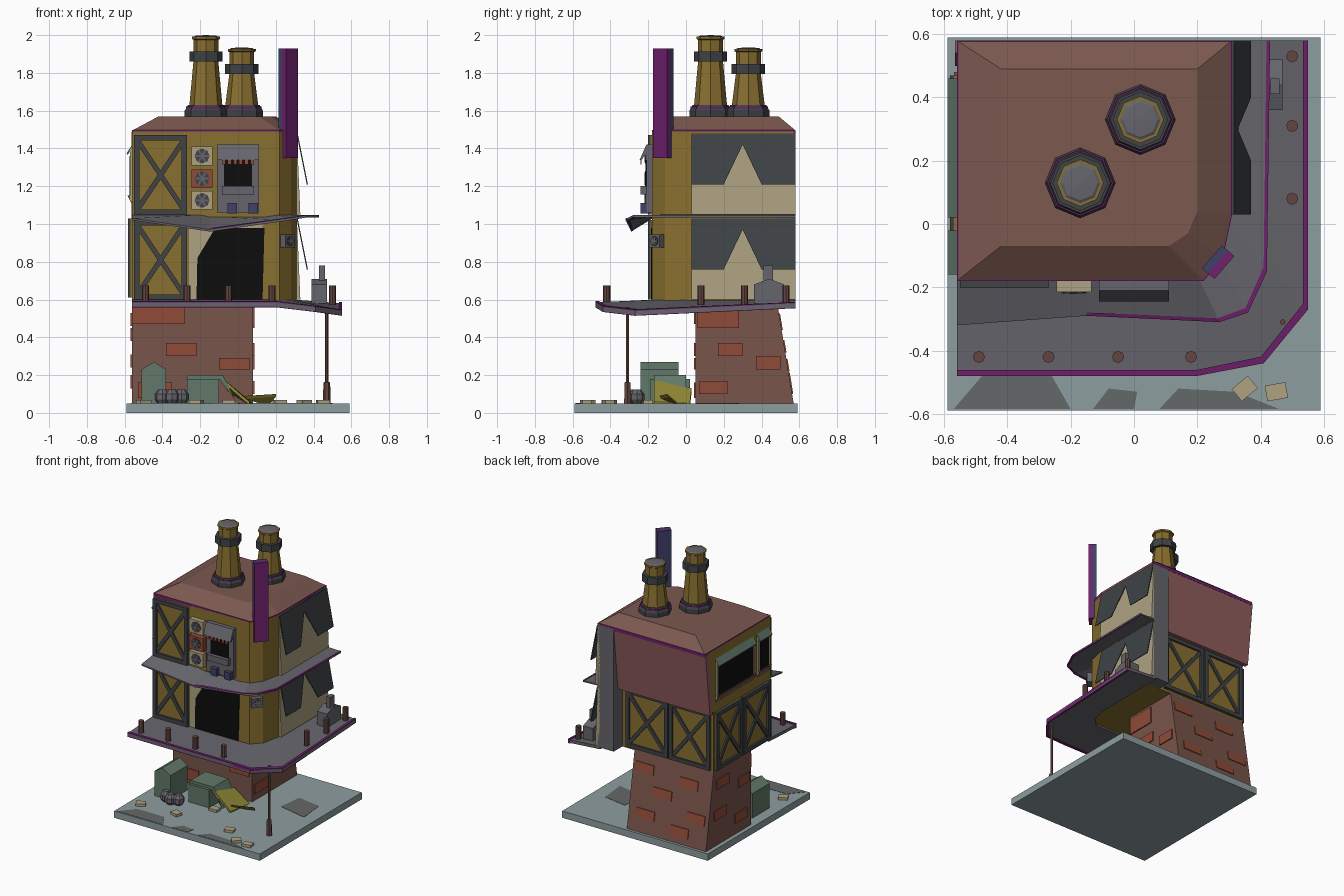
import bpy, bmesh, math
from mathutils import Matrix, Vector

if "Cube" in bpy.data.objects:
    bpy.data.objects.remove(bpy.data.objects["Cube"])

COL = dict(gold=(.25, .16, .03), brick=(.19, .09, .07), red=(.28, .07, .04), roof=(.2, .1, .08),
           pink=(.28, .11, .11), dark=(.05, .055, .06), grey=(.13, .13, .15), beige=(.42, .36, .22),
           purple=(.16, .015, .15), blue=(.05, .05, .14), green=(.12, .19, .14), slab=(.27, .34, .35),
           black=(.004, .004, .004), tarp=(.3, .26, .04), patch=(.13, .14, .14), rust=(.13, .06, .05))
MATS = {}
for k, c in COL.items():
    MATS[k] = bpy.data.materials.new(k)
    MATS[k].diffuse_color = (*c, 1)
I = Matrix.Identity(4)


def finish(name, bm, col, M=I):
    bmesh.ops.transform(bm, matrix=M, verts=bm.verts)
    bmesh.ops.recalc_face_normals(bm, faces=bm.faces)
    me = bpy.data.meshes.new(name)
    bm.to_mesh(me)
    bm.free()
    me.materials.append(MATS[col])
    ob = bpy.data.objects.new(name, me)
    bpy.context.collection.objects.link(ob)


def loft(name, sections, col, M=I):
    """Join equal-length closed sections, capping both ends."""
    bm = bmesh.new()
    S = [[bm.verts.new(p) for p in s] for s in sections]
    n = len(S[0])
    for a, b in zip(S, S[1:]):
        for i in range(n):
            j = (i + 1) % n
            bm.faces.new((a[i], a[j], b[j], b[i]))
    bm.faces.new(S[0])
    bm.faces.new(S[-1])
    finish(name, bm, col, M)


def plate(name, pts, vec, col, M=I):
    loft(name, [pts, [tuple(Vector(p) + Vector(vec)) for p in pts]], col, M)


def box(name, x0, x1, y0, y1, z0, z1, col, M=I):
    plate(name, [(x0, y0, z0), (x1, y0, z0), (x1, y1, z0), (x0, y1, z0)], (0, 0, z1 - z0), col, M)


def turned(name, x, y, prof, col, n=8, M=I):
    loft(name, [[(x + r * math.cos(2 * math.pi * i / n), y + r * math.sin(2 * math.pi * i / n), z)
                 for i in range(n)] for r, z in prof], col, M)


def wall(x, y, deg):
    """Local frame of a wall: local x runs along it, local -y points out."""
    return Matrix.Translation((x, y, 0)) @ Matrix.Rotation(math.radians(deg), 4, 'Z')


FRONT, RIGHT, LEFT, BACK = wall(0, -.18, 0), wall(.31, 0, 90), wall(-.56, 0, -90), wall(0, .48, 180)


def strip(name, inner, outer, t, col):
    d = Vector((0, 0, t))
    loft(name, [[Vector(o), Vector(i), Vector(i) - d, Vector(o) - d] for i, o in zip(inner, outer)], col)


def rim(name, inner, outer):
    up = Vector((0, 0, .006))
    o = [Vector(p) + up for p in outer]
    strip(name, [p.lerp(Vector(q) + up, .06) for p, q in zip(o, inner)], o, .032, 'purple')


def cross_frame(M, a, b, z0, z1):
    w = .028
    box('frame_panel', a, b, -.008, .005, z0, z1, 'gold', M)
    for s in ((a, a + w, z0, z1), (b - w, b, z0, z1), (a, b, z0, z0 + w), (a, b, z1 - w, z1)):
        box('frame_bar', s[0], s[1], -.022, 0, s[2], s[3], 'dark', M)
    L, ang = math.hypot(b - a, z1 - z0) / 2 - .025, math.atan2(z1 - z0, b - a)
    for s in (1, -1):
        R = M @ Matrix.Translation(((a + b) / 2, 0, (z0 + z1) / 2)) @ Matrix.Rotation(s * ang, 4, 'Y')
        box('frame_brace', -L, L, -.019, 0, -.013, .013, 'dark', R)


def fan_unit(M, x, z, s, col, depth=.035):
    box('fan_case', x - s, x + s, -depth, 0, z - s * .9, z + s * .9, col, M)
    F = M @ Matrix.Translation((x, -depth, z)) @ Matrix.Rotation(math.pi / 2, 4, 'X')
    turned('fan_disc', 0, 0, [(s * .72, 0), (s * .72, .003)], 'dark', 8, F)
    for k in range(3):
        box('fan_blade', -s * .65, s * .65, -.005, .005, .003, .006, 'grey',
            F @ Matrix.Rotation(k * math.pi / 3, 4, 'Z'))


# ground slab, dark patches and litter
box('ground_slab', -.59, .59, -.59, .59, 0, .05, 'slab')
for p in ([(-.57, -.585), (-.2, -.585), (-.26, -.48), (-.48, -.48)], [(-.13, -.585), (0, -.585), (.01, -.53), (-.08, -.52)],
          [(.08, -.585), (.46, -.585), (.32, -.53), (.14, -.52)], [(.28, .1), (.5, .05), (.48, .25), (.3, .28)]):
    plate('ground_patch', [(x, y, .048) for x, y in p], (0, 0, .004), 'patch')
for x, y, r in ((.45, -.53, 10), (-.5, -.41, 30), (-.22, -.4, -20), (.22, -.41, 15), (.35, -.52, 40), (-.05, -.2, 0)):
    box('litter', -.033, .033, -.025, .025, .05, .068, 'beige', wall(x, y, r))

# brick tower with raised bricks
loft('brick_tower', [[(-.56, .05, z), (.08, .05, z), (.08, y, z), (-.56, y, z)] for y, z in ((.57, .05), (.48, .6))], 'brick')
F2, R2 = wall(0, .05, 0), wall(.08, 0, 90)
for M, lst in ((F2, ((-.56, -.28, .47, .57), (-.38, -.22, .3, .37), (-.1, .06, .23, .29), (-.53, -.35, .08, .16))),
               (R2, ((.06, .28, .45, .57), (.17, .3, .3, .37), (.37, .5, .23, .3), (.07, .22, .1, .17))),
               (LEFT, ((-.45, -.3, .46, .53), (-.2, -.07, .38, .45), (-.48, -.34, .24, .31), (-.24, -.1, .13, .2)))):
    for a, b, c, d in lst:
        box('raised_brick', a, b, -.008, .01, c, d, 'red', M)
for a, c in ((-.06, .46), (.3, .44), (.1, .32), (.38, .22), (-.02, .15), (.26, .1)):
    y = .48 + (.6 - c) * .164
    loft('raised_brick', [[(-x, y + .006, c), (-x, y - .02, c), (-x, y - .03, c + .065), (-x, y - .005, c + .065)]
                          for x in (a, a + .15)], 'red')

# two storeys with a bevelled front corner, and the hipped roof
def plan(yb, z):
    return [(-.56, -.18, z), (.22, -.18, z), (.28, -.11, z), (.31, .03, z), (.31, yb, z), (-.56, yb, z)]


loft('lower_storey', [plan(.48, .59), plan(.48, 1.04)], 'gold')
loft('upper_storey', [plan(.51, 1.04), plan(.57, 1.49)], 'gold')
loft('eave_band', [plan(.58, 1.475), plan(.58, 1.498)], 'purple')
top = [(-.42, -.07, 1.57), (.11, -.07, 1.57), (.17, -.03, 1.57), (.2, .04, 1.57), (.2, .49, 1.57), (-.42, .49, 1.57)]
loft('roof', [plan(.58, 1.495), top], 'roof')
loft('back_cladding', [[(x, .5, 1.03), (x, .53, 1.03), (x, .58, 1.49), (x, .54, 1.49)] for x in (-.565, .22)], 'pink')
box('back_corner_pier', .18, .31, .4, .58, .59, 1.49, 'grey')

# right wall: canvas sides under flared dark cloths
for z in (.6, 1.05):
    loft('canvas_wall', [[(.29, y, z), (.33, y, z), (.312, y, z + .42), (.29, y, z + .42)] for y in (.03, .58)], 'beige')
    pts = [(.03, .43), (.58, .43), (.58, .16), (.4, .16), (.3, .37), (.2, .16), (.03, .16)]
    plate('hanging_cloth', [(.37 - (h - .16) * .2, y, z + h) for y, h in pts], (-.006, 0, 0), 'dark')

# walkway and middle awning wrapping the front and right sides
ins = [(-.56, -.16), (-.15, -.16), (.2, -.16), (.26, -.1), (.29, .03), (.29, .58)]
deck_in = [(x, y, .6) for x, y in ins]
deck_out = [(-.56, -.48, .585), (-.15, -.48, .585), (.2, -.48, .585), (.41, -.44, .56), (.55, -.27, .54), (.55, .58, .58)]
strip('walkway', deck_in, deck_out, .022, 'grey')
rim('walkway_rim', deck_in, deck_out)
aw_in = [(x, y, 1.05) for x, y in ins]
aw_out = [(-.56, -.32, 1.03), (-.15, -.29, .97), (.27, -.31, 1.03), (.36, -.28, 1.045), (.42, -.15, 1.045), (.43, .58, 1.045)]
strip('middle_awning', aw_in, aw_out, .01, 'grey')
up = Vector((0, 0, .002))
strip('awning_rim', [Vector(o).lerp(Vector(i), .08) + up for i, o in zip(aw_in[1:], aw_out[1:])],
      [Vector(o) + up for o in aw_out[1:]], .013, 'purple')
for x, y in ((.5, .53), (.5, .31), (.5, .08), (-.49, -.42), (-.27, -.42), (-.05, -.42), (.18, -.42)):
    turned('bollard', x, y, [(.019, .57), (.019, .675)], 'rust')
turned('support_pole', .47, -.31, [(.02, .05), (.018, .16), (.009, .165), (.009, .56)], 'rust', 6)
plate('walkway_machine', [(.39, .36, .58), (.39, .52, .58), (.39, .52, .68), (.39, .44, .71), (.39, .36, .68)], (.08, 0, 0), 'grey')
box('machine_vent', .43, .46, .41, .46, .7, .78, 'grey')

# crossed timber frames
cross_frame(FRONT, -.55, -.27, 1.05, 1.47)
cross_frame(FRONT, -.55, -.27, .6, 1.02)
for a, b in ((-.47, -.17), (-.16, .15)):
    cross_frame(LEFT, a, b, .61, 1.03)
for a, b in ((.21, .54), (-.14, .2)):
    cross_frame(BACK, a, b, .61, 1.03)

# front doorway
plate('door_surround', [(-.26, -.176, .6), (.13, -.176, .6), (.13, -.176, 1.02), (-.26, -.176, 1.02)], (0, -.007, 0), 'beige')
plate('dark_doorway', [(x, -.178, z) for x, z in ((-.22, .6), (.13, .6), (.14, .98), (-.12, .98), (-.215, .82))], (0, -.008, 0), 'black')

# fan units and serving hatch
for z, c in ((1.36, 'beige'), (1.24, 'red'), (1.125, 'beige')):
    fan_unit(FRONT, -.19, z, .055, c)
fan_unit(wall(.25, -.145, 49), 0, .91, .038, 'grey')
box('hatch_frame', -.11, .11, -.03, 0, 1.06, 1.42, 'grey', FRONT)
box('hatch_opening', -.075, .075, -.034, 0, 1.2, 1.34, 'black', FRONT)
box('hatch_counter', -.085, .085, -.06, 0, 1.155, 1.2, 'grey', FRONT)
loft('hatch_awning', [[(x, 0, 1.42), (x, -.03, 1.42), (x, -.065, 1.34), (x, -.055, 1.34), (x, 0, 1.41)] for x in (-.11, .11)], 'grey', FRONT)
for i in range(6):
    box('hatch_fringe', -.085 + i * .03, -.065 + i * .03, -.062, -.056, 1.315, 1.342, 'red', FRONT)
for x in (-.03, .08):
    box('stool', x - .025, x + .025, -.06, -.02, 1.055, 1.11, 'blue', FRONT)

# left upper windows with small awnings
for a, b in ((-.46, -.02), (.02, .16)):
    box('window_frame', a, b, -.012, 0, 1.12, 1.4, 'beige', LEFT)
    box('window_pane', a + .02, b - .02, -.015, 0, 1.15, 1.36, 'black', LEFT)
    loft('window_awning', [[(x, 0, 1.42), (x, -.03, 1.375), (x, -.025, 1.365), (x, 0, 1.4)] for x in (a, b)], 'green', LEFT)
    loft('window_sill', [[(x, 0, 1.1), (x, -.025, 1.15), (x, 0, 1.15)] for x in (a, b)], 'rust', LEFT)

# tall corner sign board
S = wall(.265, -.12, 49)
box('sign_front', -.048, .048, -.027, 0, 1.35, 1.93, 'purple', S)
box('sign_back', -.048, .048, 0, .025, 1.35, 1.93, 'blue', S)

# chimneys
for x, y, h in ((-.17, .13, 2.0), (.02, .33, 1.935)):
    b = h - .14
    turned('chimney_foot', x, y, [(.112, 1.56), (.112, 1.6), (.095, 1.63)], 'dark')
    turned('chimney_foot_trim', x, y, [(.105, 1.6), (.105, 1.622)], 'purple')
    turned('chimney_shaft', x, y, [(.088, 1.62), (.066, b), (.066, h - .025), (.074, h - .02), (.074, h - .008)], 'gold')
    turned('chimney_band', x, y, [(.088, b), (.088, b + .052)], 'dark')
    turned('chimney_cap', x, y, [(.068, h - .01), (.055, h - .003), (.005, h)], 'grey')

# bins, tyres and tarpaulin by the tower
loft('tall_bin', [[(-.51, y, .05), (-.38, y, .05), (-.38, y, .23), (-.445, y, .27), (-.51, y, .23)] for y in (-.24, -.04)], 'green')
box('low_bin', -.27, -.1, -.19, .02, .05, .18, 'green')
loft('low_bin_lid', [[(-.275, y, .18), (-.1, y, .18), (-.01, y, .06), (-.08, y, .2), (-.265, y, .2)] for y in (-.17, .0)], 'green')
for x, y in ((-.35, -.28), (-.4, -.26), (-.3, -.26)):
    turned('tyre', x, y, [(.025, .05), (.04, .07), (.04, .1), (.02, .125)], 'grey')
plate('tarpaulin', [(-.09, -.17, .19), (.06, -.17, .06), (.08, .02, .05), (-.05, .03, .13)], (0, 0, -.02), 'tarp')
plate('tarpaulin_flap', [(.04, -.14, .09), (.2, -.1, .1), (.16, -.04, .05)], (0, .01, -.015), 'tarp')

for m in bpy.data.materials:
    if m.users and not m.is_grease_pencil:
        m.use_nodes = True
        m.node_tree.nodes["Principled BSDF"].inputs["Base Color"].default_value = m.diffuse_color
